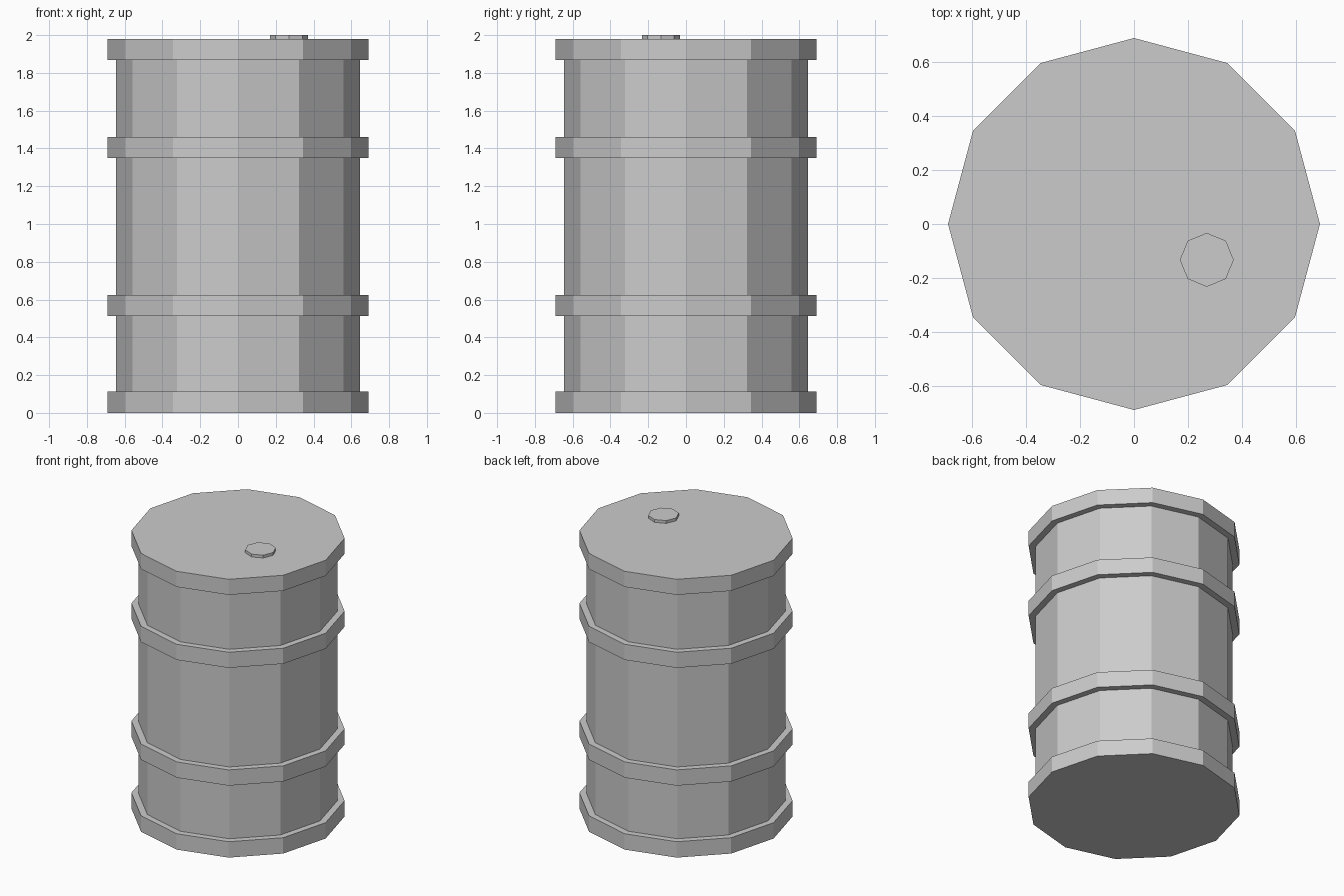
import bpy
from math import cos, sin, tau

if "Cube" in bpy.data.objects:
    bpy.data.objects.remove(bpy.data.objects["Cube"])


def lathe(name, profile, sides, centre=(0, 0)):
    """Revolve a bottom-to-top (radius, z) profile into a closed flat-faced solid."""
    verts = [(r * cos(tau * i / sides), r * sin(tau * i / sides), z)
             for r, z in profile for i in range(sides)]
    faces = [tuple(reversed(range(sides)))]
    for k in range(len(profile) - 1):
        a, b = k * sides, (k + 1) * sides
        for i in range(sides):
            j = (i + 1) % sides
            faces.append((a + i, a + j, b + j, b + i))
    faces.append(tuple(range(len(verts) - sides, len(verts))))
    mesh = bpy.data.meshes.new(name)
    mesh.from_pydata(verts, [], faces)
    mesh.update()
    obj = bpy.data.objects.new(name, mesh)
    obj.location = (centre[0], centre[1], 0)
    bpy.context.collection.objects.link(obj)
    return obj


# Drum body: four raised bands, with the narrower wall between them
BAND_R, WALL_R = 0.69, 0.645
bands = [(0.0, 0.113), (0.512, 0.624), (1.35, 1.461), (1.869, 1.98)]
profile = []
for low, high in bands:
    profile += [(WALL_R, low), (BAND_R, low), (BAND_R, high), (WALL_R, high)]
profile = profile[1:-1]  # end lids span the full band radius
lathe("drum_body", profile, 12)

# Bung cap on the lid, sunk slightly into it
lathe("bung_cap", [(0.1, 1.97), (0.1, 2.0)], 8, centre=(0.27, -0.133))
